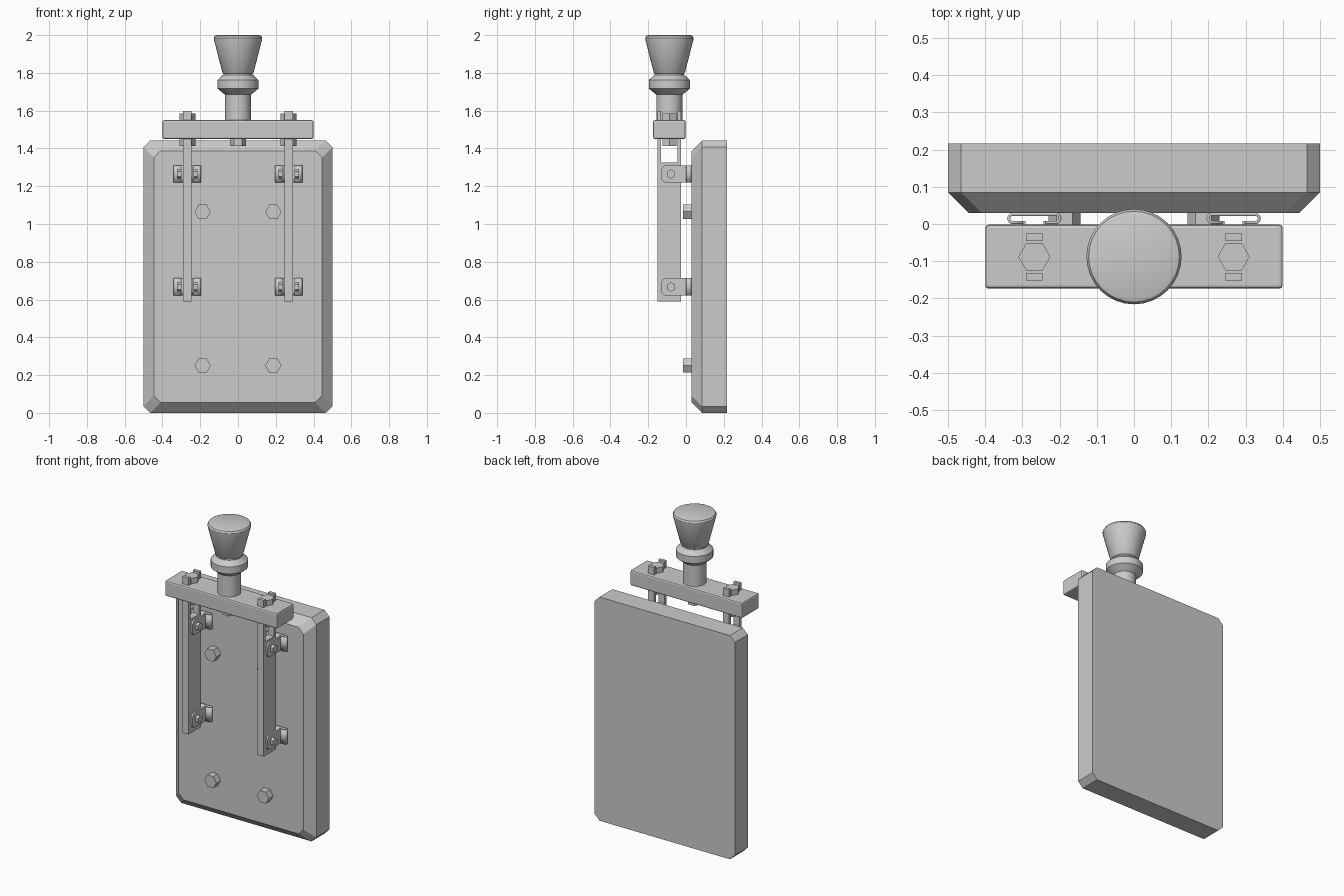
import bpy, bmesh
from math import sin, cos, pi, radians
from mathutils import Vector, Matrix

if "Cube" in bpy.data.objects:
    bpy.data.objects.remove(bpy.data.objects["Cube"])

CY = -0.088   # y of the clamp axis
RX = 0.268    # x of the rails


def finish(name, bm, bevel=0, smooth=False):
    bmesh.ops.recalc_face_normals(bm, faces=bm.faces)
    me = bpy.data.meshes.new(name)
    bm.to_mesh(me)
    bm.free()
    ob = bpy.data.objects.new(name, me)
    bpy.context.collection.objects.link(ob)
    if bevel:
        m = ob.modifiers.new("bevel", "BEVEL")
        m.width = bevel
        m.segments = 2
    if smooth:
        bpy.ops.object.select_all(action='DESELECT')
        ob.select_set(True)
        bpy.context.view_layer.objects.active = ob
        bpy.ops.object.shade_smooth_by_angle(angle=radians(30))
    return ob


def box(name, x0, x1, y0, y1, z0, z1, bevel=0):
    bm = bmesh.new()
    bmesh.ops.create_cube(bm, size=1)
    bmesh.ops.scale(bm, vec=(x1 - x0, y1 - y0, z1 - z0), verts=bm.verts)
    bmesh.ops.translate(bm, vec=((x0 + x1) / 2, (y0 + y1) / 2, (z0 + z1) / 2), verts=bm.verts)
    return finish(name, bm, bevel)


def prism(name, pts, vec, smooth=False):
    bm = bmesh.new()
    f = bm.faces.new([bm.verts.new(p) for p in pts])
    r = bmesh.ops.extrude_face_region(bm, geom=[f])
    bmesh.ops.translate(bm, vec=vec, verts=[v for v in r['geom'] if isinstance(v, bmesh.types.BMVert)])
    if not any(g == f for g in bm.faces if g.is_valid):
        bm.faces.new(bm.verts[:len(pts)])
    return finish(name, bm, 0, smooth)


def hexagon(name, center, axis, r, h):
    # hex prism starting at center, growing h along the axis
    c = Vector(center)
    pts = []
    for i in range(6):
        a, b = r * cos(i * pi / 3), r * sin(i * pi / 3)
        pts.append(c + Vector({'X': (0, b, a), 'Y': (a, 0, b), 'Z': (a, b, 0)}[axis]))
    d = Vector({'X': (h, 0, 0), 'Y': (0, h, 0), 'Z': (0, 0, h)}[axis])
    return prism(name, pts, d)


# Back plate: clipped corners, wide chamfer on the front edge
def octagon(bm, y, inset, cut=0.035):
    w, a, b = 0.5 - inset, inset, 1.442 - inset
    return [bm.verts.new((x, y, z)) for x, z in (
        (-w + cut, a), (w - cut, a), (w, a + cut), (w, b - cut),
        (w - cut, b), (-w + cut, b), (-w, b - cut), (-w, a + cut))]


bm = bmesh.new()
rings = [octagon(bm, 0.03, 0.055), octagon(bm, 0.085, 0), octagon(bm, 0.217, 0)]
bm.faces.new(rings[0])
bm.faces.new(rings[2])
for p, q in zip(rings, rings[1:]):
    for i in range(8):
        j = (i + 1) % 8
        bm.faces.new((p[i], p[j], q[j], q[i]))
finish("back_plate", bm)

# Cross bar
box("cross_bar", -0.4, 0.4, -0.174, -0.002, 1.45, 1.55, 0.009)

# Turned knob
profile = [(0, 1.54), (0.069, 1.54), (0.069, 1.685), (0.078, 1.692), (0.109, 1.717),
           (0.109, 1.762), (0.078, 1.79), (0.078, 1.797), (0.083, 1.803), (0.127, 1.975),
           (0.128, 1.985), (0.122, 1.996), (0.112, 2.0), (0, 2.0)]
bm = bmesh.new()
vs = [bm.verts.new((r, 0, z)) for r, z in profile]
es = [bm.edges.new(e) for e in zip(vs, vs[1:])]
bmesh.ops.spin(bm, geom=vs + es, cent=(0, 0, 0), axis=(0, 0, 1), angle=2 * pi, steps=32)
bmesh.ops.remove_doubles(bm, verts=bm.verts, dist=1e-4)
bmesh.ops.translate(bm, vec=(0, CY, 0), verts=bm.verts)
finish("knob", bm, smooth=True)
hexagon("knob_nut", (0, CY, 1.412), 'Z', 0.043, 0.04)


# Folded clip: a flattened loop behind the rail that opens into two side ears
def clip(x, z):
    r, h = 0.011, 0.046
    half = [(0.03, 0.004), (0.058, 0.004)]
    half += [(0.058 + r * cos(a), 0.004 + r + r * sin(a))
             for a in [-pi / 2 + pi * k / 6 for k in range(1, 7)]]
    path = half + [(-px, py) for px, py in reversed(half)]
    bm = bmesh.new()
    lo, hi = [[bm.verts.new((x + px, py, z + s * h)) for px, py in path] for s in (-1, 1)]
    for i in range(len(path) - 1):
        bm.faces.new((lo[i], lo[i + 1], hi[i + 1], hi[i]))
    ob = finish("clip_base", bm, smooth=True)
    m = ob.modifiers.new("sheet", "SOLIDIFY")
    m.thickness, m.offset = 0.008, 0
    # ears with rounded front corners, and their small bolts
    ear = [(0.008, -h), (0.008, h)]
    for s, start in ((1, pi / 2), (-1, pi)):
        ear += [(-0.105 + 0.025 * cos(start + k * pi / 8), s * (h - 0.025) + 0.025 * sin(start + k * pi / 8))
                for k in range(5)]
    for s in (-1, 1):
        prism("clip_ear", [(x + s * 0.024, ey, z + ez) for ey, ez in ear], (s * 0.011, 0, 0))
        hexagon("clip_bolt", (x + s * 0.034, -0.08, z), 'X', 0.025, s * 0.02)


# Both sides: forked rail, bar nuts, clips and plate bolts
for s in (-1, 1):
    x = s * RX
    fork = [(-0.152, 0.59), (-0.026, 0.59), (-0.026, 1.597), (-0.046, 1.597),
            (-0.046, 1.325), (-0.132, 1.325), (-0.132, 1.597), (-0.152, 1.597)]
    prism("forked_rail", [(x - 0.022, y, z) for y, z in fork], (0.044, 0, 0))
    hexagon("bar_nut_top", (x, CY, 1.545), 'Z', 0.043, 0.04)
    hexagon("bar_nut_bottom", (x, CY, 1.412), 'Z', 0.043, 0.04)
    for z in (1.265, 0.667):
        clip(x, z)
    for z in (1.065, 0.25):
        hexagon("plate_bolt", (s * 0.187, -0.015, z), 'Y', 0.043, 0.047)
